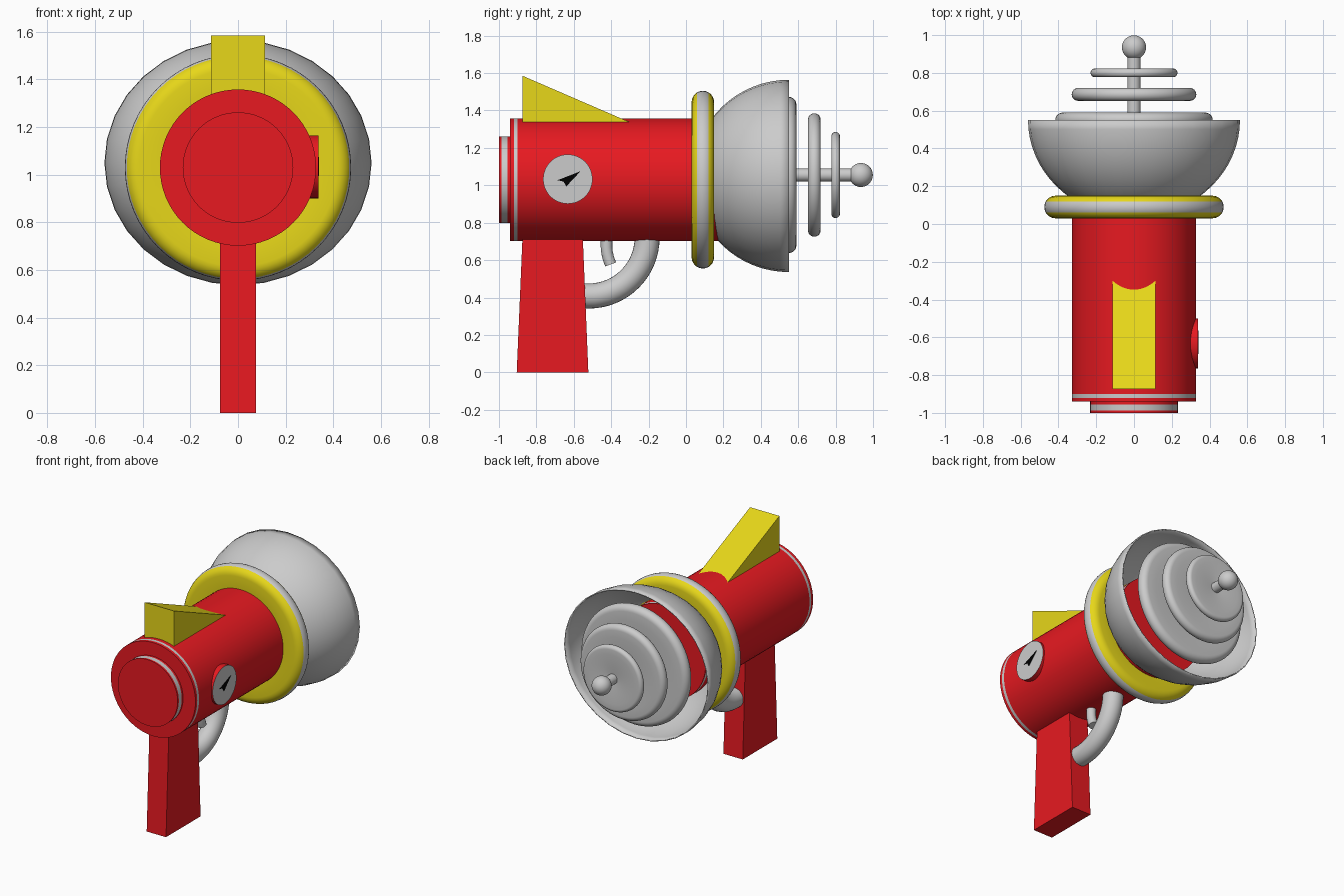
import bpy, bmesh, math
from mathutils import Vector

if "Cube" in bpy.data.objects:
    bpy.data.objects.remove(bpy.data.objects["Cube"])


def material(name, rgb):
    m = bpy.data.materials.new(name)
    m.diffuse_color = (*rgb, 1)
    m.use_nodes = True
    m.node_tree.nodes["Principled BSDF"].inputs["Base Color"].default_value = m.diffuse_color
    return m


RED = material("red", (0.8, 0.01, 0.015))
YELLOW = material("yellow", (0.8, 0.68, 0.01))
GREY = material("grey", (0.8, 0.8, 0.8))
BLACK = material("black", (0.0, 0.0, 0.0))


def finish(name, bm, mats=(), angle=35):
    bmesh.ops.recalc_face_normals(bm, faces=bm.faces)
    me = bpy.data.meshes.new(name)
    bm.to_mesh(me)
    bm.free()
    for m in mats:
        me.materials.append(m)
    ob = bpy.data.objects.new(name, me)
    bpy.context.collection.objects.link(ob)
    bpy.ops.object.select_all(action='DESELECT')
    ob.select_set(True)
    bpy.context.view_layer.objects.active = ob
    bpy.ops.object.shade_smooth_by_angle(angle=math.radians(angle))
    return ob


def lathe(name, profile, z, mats=(), slots=None, n=64, sx=1.0):
    """Spin (radius, y) points around the y axis at height z."""
    bm = bmesh.new()
    rings = []
    for r, y in profile:
        if r == 0:
            rings.append([bm.verts.new((0, y, z))] * n)
        else:
            rings.append([bm.verts.new((sx * r * math.cos(a), y, z + r * math.sin(a)))
                          for a in (2 * math.pi * i / n for i in range(n))])
    for k, (a, b) in enumerate(zip(rings, rings[1:])):
        for i in range(n):
            j = (i + 1) % n
            quad = list(dict.fromkeys((a[i], a[j], b[j], b[i])))
            f = bm.faces.new(quad)
            f.material_index = slots[k] if slots else 0
    return finish(name, bm, mats)


def dished_disc(R, t, y):
    """Disc profile with a round rim and hollowed faces."""
    hollow = [(R - t) * k / 6 for k in range(6)]
    half = [t * (0.35 + 0.65 * math.sin(math.pi / 2 * r / (R - t))) for r in hollow]
    rim = [(R - t + t * math.cos(a), y + t * math.sin(a))
           for a in (math.radians(-90 + 15 * i) for i in range(13))]
    return ([(r, y - h) for r, h in zip(hollow, half)] + rim +
            [(r, y + h) for r, h in reversed(list(zip(hollow, half)))])


def prism(name, outline, half_width, mat):
    """Extrude a (y, z) outline across x."""
    bm = bmesh.new()
    left = [bm.verts.new((-half_width, y, z)) for y, z in outline]
    right = [bm.verts.new((half_width, y, z)) for y, z in outline]
    bm.faces.new(left)
    bm.faces.new(right[::-1])
    for i in range(len(outline)):
        j = (i + 1) % len(outline)
        bm.faces.new((left[i], left[j], right[j], right[i]))
    return finish(name, bm, [mat])


def tube(name, path, radius, n=24):
    """Round rod along a (y, z) path."""
    bm = bmesh.new()
    pts = [Vector((0, y, z)) for y, z in path]
    rings = []
    for i, p in enumerate(pts):
        d = (pts[min(i + 1, len(pts) - 1)] - pts[max(i - 1, 0)]).normalized()
        side = Vector((1, 0, 0))
        up = d.cross(side)
        rings.append([bm.verts.new(p + radius * (side * math.cos(a) + up * math.sin(a)))
                      for a in (2 * math.pi * k / n for k in range(n))])
    for a, b in zip(rings, rings[1:]):
        for k in range(n):
            bm.faces.new((a[k], a[(k + 1) % n], b[(k + 1) % n], b[k]))
    bm.faces.new(rings[0])
    bm.faces.new(rings[-1])
    return finish(name, bm)


BODY_Z, TIP_Z = 1.03, 1.055

# Barrel with a pale stripe near each end
lathe("body", [(0, -0.94), (0.328, -0.94), (0.328, -0.92), (0.328, -0.9),
               (0.328, 0.22), (0.328, 0.24), (0.328, 0.25), (0, 0.25)],
      BODY_Z, [RED, GREY], [0, 0, 1, 0, 1, 0, 0])
lathe("rear_cap", [(0, -1), (0.232, -1), (0.232, -0.987), (0.232, -0.955), (0.232, -0.93), (0, -0.93)],
      BODY_Z, [RED, GREY], [0, 0, 1, 0, 0])

# Collar: yellow faces, grey outer edge
collar = dished_disc(0.475, 0.06, 0.09)
lathe("collar", collar, BODY_Z, [YELLOW, GREY],
      [1 if 10 <= k < 14 else 0 for k in range(len(collar) - 1)])

# Open bowl, slightly wider than tall
bowl = [(0.51 * math.sin(a), 0.55 - 0.51 * math.cos(a))
        for a in (math.radians(25 + 65 * i / 12) for i in range(13))]
dish = lathe("dish", bowl, 1.05, n=32, sx=0.557 / 0.51)
shell = dish.modifiers.new("shell", 'SOLIDIFY')
shell.thickness = 0.008
shell.offset = 0

# Emitter: rod, three discs, ball
lathe("emitter_rod", [(0, 0.2), (0.035, 0.2), (0.035, 0.92), (0, 0.92)], TIP_Z, n=24)
for i, (R, t, y) in enumerate([(0.417, 0.04, 0.55), (0.33, 0.034, 0.686), (0.23, 0.023, 0.8)]):
    lathe(f"emitter_disc_{i + 1}", dished_disc(R, t, y), TIP_Z)
ball = [(0.064 * math.sin(math.pi * i / 16) if 0 < i < 16 else 0,
         0.935 - 0.064 * math.cos(math.pi * i / 16)) for i in range(17)]
lathe("emitter_ball", ball, TIP_Z, n=32)

# Sight fin and grip
prism("sight_fin", [(-0.873, 1.335), (-0.873, 1.585), (-0.295, 1.335)], 0.114, YELLOW)
prism("grip", [(-0.905, 0), (-0.522, 0), (-0.553, 0.75), (-0.873, 0.75)], 0.075, RED)

# Trigger guard and trigger
arc = [(-0.52 + 0.312 * math.sin(a), 0.72 - 0.312 * math.cos(a))
       for a in (math.radians(90 * i / 16) for i in range(17))]
tube("trigger_guard", [(-0.57, 0.408)] + arc + [(-0.208, 0.76)], 0.067)
tube("trigger", [(-0.425, 0.76), (-0.425, 0.67), (-0.422, 0.64), (-0.415, 0.61), (-0.403, 0.577)], 0.031, 16)

# Gauge on the right side: red rim, grey face
bm = bmesh.new()
ends = []
for x in (0.25, 0.338):
    ends.append([bm.verts.new((x, -0.632 + 0.132 * math.cos(a), 1.033 + 0.132 * math.sin(a)))
                 for a in (2 * math.pi * k / 48 for k in range(48))])
for k in range(48):
    j = (k + 1) % 48
    bm.faces.new((ends[0][k], ends[0][j], ends[1][j], ends[1][k]))
bm.faces.new(ends[0])
bm.faces.new(ends[1]).material_index = 1
finish("gauge", bm, [RED, GREY])
needle = prism("gauge_needle", [(-0.564, 1.075), (-0.687, 1.027), (-0.655, 1.02), (-0.64, 0.994)], 0.002, BLACK)
needle.location.x = 0.339
